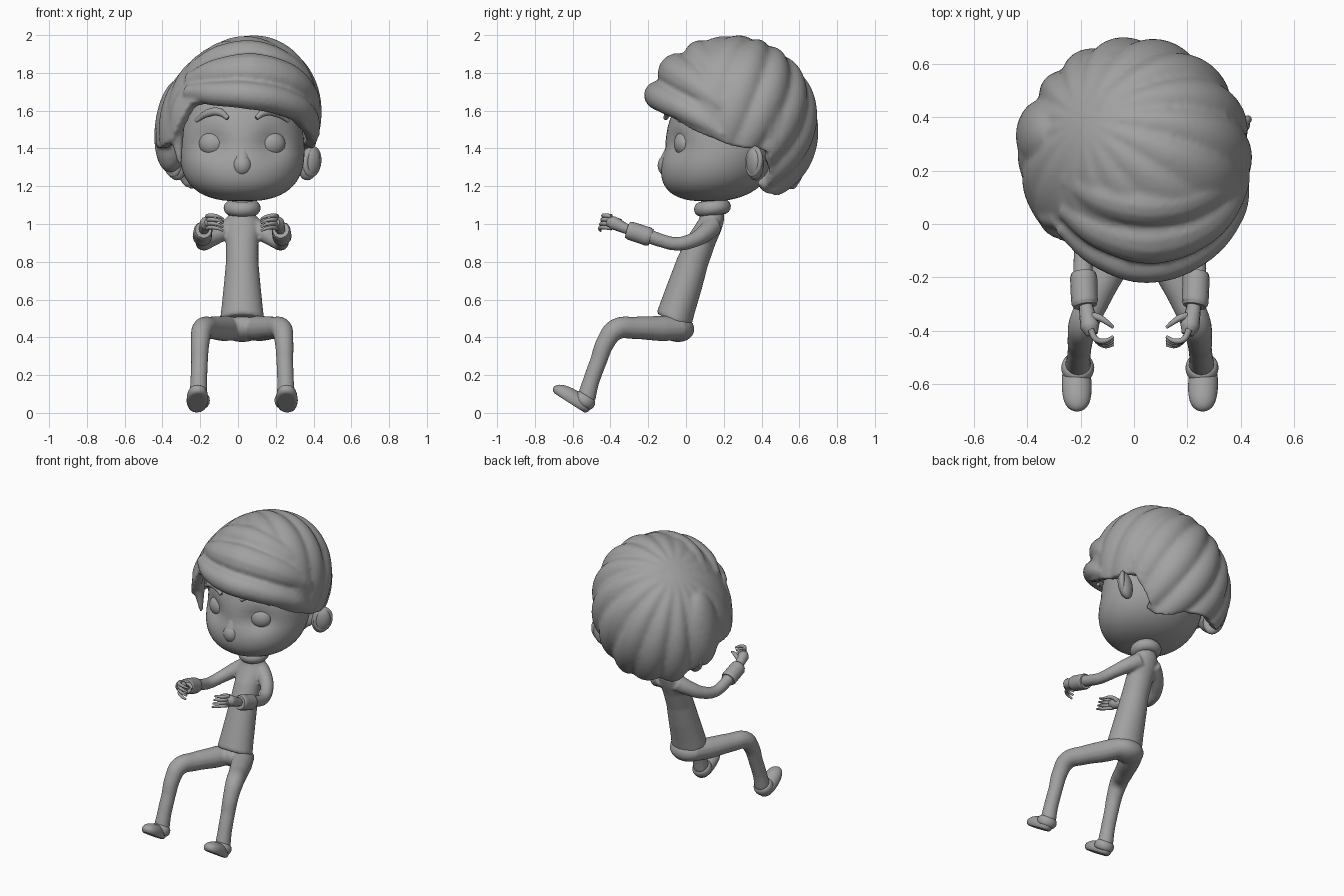
import bpy, bmesh
from math import sin, cos, pi, asin, atan2, radians, exp
from mathutils import Vector, Matrix, Euler

if "Cube" in bpy.data.objects:
    bpy.data.objects.remove(bpy.data.objects["Cube"])

CX = 0.022  # body mirror line


def finish(name, bm):
    bmesh.ops.recalc_face_normals(bm, faces=bm.faces)
    for f in bm.faces:
        f.smooth = True
    me = bpy.data.meshes.new(name)
    bm.to_mesh(me)
    bm.free()
    ob = bpy.data.objects.new(name, me)
    bpy.context.collection.objects.link(ob)
    return ob


def select(obs):
    bpy.ops.object.select_all(action='DESELECT')
    for ob in obs:
        ob.select_set(True)
    bpy.context.view_layer.objects.active = obs[0]


def ball(name, loc, radii, rot=(0, 0, 0), shape=None, segs=32):
    bm = bmesh.new()
    bmesh.ops.create_uvsphere(bm, u_segments=segs, v_segments=segs // 2, radius=1)
    m = Matrix.LocRotScale(Vector(loc), Euler(rot), Vector(radii))
    for v in bm.verts:
        v.co = m @ (shape(v.co) if shape else v.co)
    return finish(name, bm)


def tube(name, pts, res=8):
    """Smooth tapered tube through (x, y, z, radius) points."""
    cu = bpy.data.curves.new(name, 'CURVE')
    cu.dimensions = '3D'
    cu.bevel_depth = 1
    cu.bevel_resolution = 5
    cu.resolution_u = res
    cu.use_fill_caps = True
    sp = cu.splines.new('BEZIER')
    sp.bezier_points.add(len(pts) - 1)
    for p, (x, y, z, r) in zip(sp.bezier_points, pts):
        p.co = (x, y, z)
        p.radius = r
        p.handle_left_type = p.handle_right_type = 'AUTO'
    ob = bpy.data.objects.new(name, cu)
    bpy.context.collection.objects.link(ob)
    select([ob])
    bpy.ops.object.convert(target='MESH')
    bpy.ops.object.shade_smooth_by_angle(angle=radians(50))
    return bpy.context.object


def merge(name, obs, voxel, smooth):
    """Fuse overlapping pieces into one soft skin."""
    select(obs)
    bpy.ops.object.convert(target='MESH')
    bpy.ops.object.join()
    ob = bpy.context.object
    ob.name = name
    rm = ob.modifiers.new("fuse", 'REMESH')
    rm.mode = 'VOXEL'
    rm.voxel_size = voxel
    rm.use_smooth_shade = True
    sm = ob.modifiers.new("soften", 'SMOOTH')
    sm.iterations = smooth
    return ob


def loft(name, rings, n=32):
    """Stack of ellipses: (y, z, rx, ry, slope of the ring towards +y)."""
    bm = bmesh.new()
    loops = []
    for y, z, rx, ry, k in rings:
        loops.append([bm.verts.new((CX + rx * cos(a), y + ry * sin(a), z + k * ry * sin(a)))
                      for a in (2 * pi * i / n for i in range(n))])
    for a, b in zip(loops, loops[1:]):
        for i in range(n):
            bm.faces.new((a[i], a[(i + 1) % n], b[(i + 1) % n], b[i]))
    bm.faces.new(loops[0])
    bm.faces.new(loops[-1])
    return finish(name, bm)


def ring(name, loc, major, minor, rot=(0, 0, 0), scale=(1, 1, 1)):
    bpy.ops.mesh.primitive_torus_add(location=loc, rotation=rot, major_radius=major,
                                     minor_radius=minor, major_segments=32, minor_segments=14)
    ob = bpy.context.object
    ob.name = name
    ob.scale = scale
    bpy.ops.object.shade_smooth()
    return ob


def lerp_table(tab, x):
    for (a, va), (b, vb) in zip(tab, tab[1:]):
        if a <= x <= b:
            return va + (vb - va) * (x - a) / (b - a)
    return tab[-1][1]


# Head: round skull, fuller squarer jaw, shallow eye sockets
def head_shape(c):
    h = (c.x ** 2 + c.y ** 2) ** 0.5
    x, y, z = c
    if z >= 0:
        z *= 1.4
    elif h > 1e-5:
        k = (1 - abs(z) ** 2.6) ** (1 / 2.6) / h
        x, y = x * k, y * k
    if y < 0:
        y += 0.13 * exp(-((abs(x) - 0.5) ** 2 + (z - 0.09) ** 2) / 0.06)
    return Vector((x, y + 0.27 * min(z, 0), z))


ball("head", (CX, 0.2, 1.4), (0.33, 0.31, 0.28), shape=head_shape, segs=64)
ball("nose", (CX, -0.095, 1.31), (0.054, 0.055, 0.06))
tube("nose_bridge", [(CX, -0.06, 1.47, 0.02), (CX, -0.075, 1.40, 0.034), (CX, -0.095, 1.33, 0.046)])
ball("upper_lip", (CX, -0.07, 1.232), (0.075, 0.032, 0.016))
ball("lower_lip", (CX, -0.06, 1.207), (0.065, 0.034, 0.016))

# Hair cap: ridges fan out from a whorl at the upper left, edge height varies around the head
EDGE = [(-180, 1.17), (-130, 1.18), (-115, 1.26), (-100, 1.40), (-75, 1.38), (-55, 1.42),
        (-42, 1.62), (-20, 1.66), (10, 1.64), (35, 1.59), (60, 1.48), (90, 1.39),
        (115, 1.37), (125, 1.15), (150, 1.14), (180, 1.17)]
WHORL = Vector((-0.55, 0.3, 0.75)).normalized()
E1 = WHORL.cross(Vector((0, 1, 0))).normalized()
E2 = WHORL.cross(E1)


def hair_point(az, t):
    low = asin((lerp_table(EDGE, az) - 1.52) / 0.47)
    el = pi / 2 + (low - pi / 2) * t
    a = radians(az)
    d = Vector((sin(a) * cos(el), -cos(a) * cos(el), sin(el)))
    psi = atan2(d.dot(E2), d.dot(E1))
    fan = min(1, d.cross(WHORL).length * 1.3) * min(1, max(0.15, 0.6 + d.y))
    k = 1.01 + 0.065 * fan * (abs(sin(8 * psi + 0.4)) ** 0.8 - 0.65)
    z = 1.52 + 0.47 * d.z * k
    return (0.01 + 0.425 * d.x * k + 0.13 * (z - 1.57), 0.25 + 0.44 * d.y * k, z)


bm = bmesh.new()
N, M = 160, 44
rows = [[bm.verts.new(hair_point(-180 + 360 * i / N, (j + 0.02) / M)) for i in range(N)]
        for j in range(M)]
for a, b in zip(rows, rows[1:]):
    for i in range(N):
        bm.faces.new((a[i], b[i], b[(i + 1) % N], a[(i + 1) % N]))
bm.faces.new(rows[0])
cap = finish("hair_cap", bm)
sol = cap.modifiers.new("thickness", 'SOLIDIFY')
sol.thickness = 0.06
sol.offset = -1

# Swept fringe rolls, side lock and left volume, fused with the cap
merge("hair", [
    cap,
    tube("fringe_lower", [(-0.27, 0.0, 1.70, 0.04), (-0.13, -0.1, 1.69, 0.064), (0.05, -0.148, 1.682, 0.075),
                          (0.24, -0.08, 1.645, 0.074), (0.36, 0.06, 1.57, 0.064), (0.40, 0.2, 1.47, 0.035)]),
    tube("fringe_upper", [(-0.26, 0.07, 1.75, 0.05), (-0.11, -0.01, 1.785, 0.09), (0.07, -0.04, 1.795, 0.112),
                          (0.25, 0.02, 1.755, 0.1), (0.36, 0.14, 1.67, 0.07), (0.40, 0.25, 1.57, 0.035)]),
    tube("fringe_crown", [(-0.24, 0.18, 1.79, 0.06), (-0.08, 0.1, 1.865, 0.085), (0.09, 0.08, 1.88, 0.092),
                          (0.26, 0.13, 1.81, 0.085), (0.36, 0.22, 1.71, 0.06)]),
    tube("side_lock", [(-0.27, 0.02, 1.70, 0.04), (-0.315, 0.03, 1.58, 0.045), (-0.32, 0.04, 1.45, 0.032),
                       (-0.308, 0.04, 1.32, 0.012)]),
    ball("left_volume", (-0.335, 0.33, 1.52), (0.105, 0.14, 0.25), (0, 0.12, 0)),
], 0.012, 4)


def sole(c):  # flat underside, blunt toe
    k = 1 + 0.25 * abs(c.y) ** 2
    return Vector((c.x * k, c.y, max(c.z, -0.5)))


top = [loft("torso", [(-0.065, 0.485, 0.112, 0.086, -0.45), (-0.062, 0.5, 0.116, 0.09, -0.45),
                      (-0.04, 0.57, 0.108, 0.088, -0.4), (0.0, 0.69, 0.096, 0.085, -0.35),
                      (0.035, 0.8, 0.086, 0.08, -0.3), (0.08, 0.91, 0.086, 0.075, -0.25),
                      (0.115, 0.975, 0.093, 0.07, -0.2), (0.135, 1.02, 0.085, 0.066, -0.1),
                      (0.14, 1.06, 0.066, 0.062, 0), (0.14, 1.14, 0.06, 0.06, 0)])]
legs = [ball("hips", (CX, -0.05, 0.45), (0.118, 0.095, 0.074), (-0.2, 0, 0))]
ring("collar", (CX, 0.14, 1.085), 0.058, 0.04, (0.12, 0, 0))

# Paired parts
for s, side in ((-1, "left"), (1, "right")):
    def X(pts):
        return [(CX + s * p[0],) + tuple(p[1:]) for p in pts]

    def P(x, y, z):
        return (CX + s * x, y, z)

    ball(side + "_eye", P(0.16, -0.012, 1.425), (0.07, 0.05, 0.064), (0, 0, s * 0.3))
    tube(side + "_eyebrow", X([(0.075, -0.108, 1.56, 0.012), (0.12, -0.092, 1.592, 0.022),
                               (0.18, -0.068, 1.587, 0.021), (0.245, -0.03, 1.545, 0.01)]))
    ball(side + "_ear", P(0.355, 0.365, 1.32), (0.06, 0.042, 0.09), (0.1, s * 0.2, s * 0.45))
    ring(side + "_ear_rim", P(0.37, 0.36, 1.33), 0.047, 0.015, (pi / 2, s * 0.2, s * 0.75), (1, 1.35, 1))
    # Arm, sleeve cuff and hand
    top.append(tube(side + "_arm", X([
        (0.05, 0.14, 0.99, 0.055), (0.11, 0.105, 0.955, 0.048), (0.17, 0.04, 0.915, 0.04),
        (0.205, -0.05, 0.895, 0.036), (0.213, -0.13, 0.912, 0.036), (0.212, -0.22, 0.945, 0.038)])))
    tube(side + "_cuff", X([(0.212, -0.185, 0.928, 0.046), (0.211, -0.2, 0.933, 0.051),
                            (0.207, -0.295, 0.964, 0.05), (0.205, -0.308, 0.968, 0.044)]))
    tube(side + "_palm", X([(0.205, -0.29, 0.962, 0.024), (0.197, -0.34, 0.985, 0.03),
                            (0.187, -0.385, 1.005, 0.036), (0.178, -0.415, 1.01, 0.022)]))
    for i, name in enumerate(("little", "ring", "middle", "index")):
        z = 0.978 + 0.021 * i
        tube(f"{side}_{name}_finger", X([(0.185, -0.395, z, 0.012), (0.165, -0.432, z + 0.004, 0.011),
                                         (0.132, -0.457 + 0.006 * i, z, 0.009),
                                         (0.1, -0.453 + 0.01 * i, z - 0.014, 0.006)]), res=5)
    tube(side + "_thumb", X([(0.185, -0.345, 0.995, 0.016), (0.155, -0.35, 1.015, 0.013),
                             (0.125, -0.368, 1.02, 0.01), (0.1, -0.388, 1.012, 0.006)]), res=5)
    # Leg, trouser cuff and shoe
    legs.append(tube(side + "_leg", X([
        (0.045, -0.03, 0.45, 0.066), (0.095, -0.13, 0.447, 0.068), (0.165, -0.27, 0.45, 0.06),
        (0.21, -0.37, 0.442, 0.057), (0.222, -0.425, 0.375, 0.05), (0.226, -0.465, 0.27, 0.045),
        (0.23, -0.505, 0.16, 0.045), (0.232, -0.53, 0.07, 0.05)])))
    ring(side + "_trouser_cuff", P(0.233, -0.54, 0.066), 0.043, 0.019, (-0.55, 0, 0), (1, 1, 1.6))
    ball(side + "_shoe", P(0.237, -0.605, 0.075), (0.056, 0.113, 0.05), (-0.57, 0, -s * 0.03), sole)

merge("sweater", top, 0.009, 3)
merge("trousers", legs, 0.009, 5)

# One dark grey for everything
grey = bpy.data.materials.new("dark_grey")
grey.diffuse_color = (0.36, 0.36, 0.36, 1)
grey.use_nodes = True
grey.node_tree.nodes["Principled BSDF"].inputs["Base Color"].default_value = grey.diffuse_color
for ob in bpy.data.objects:
    ob.data.materials.clear()
    ob.data.materials.append(grey)
